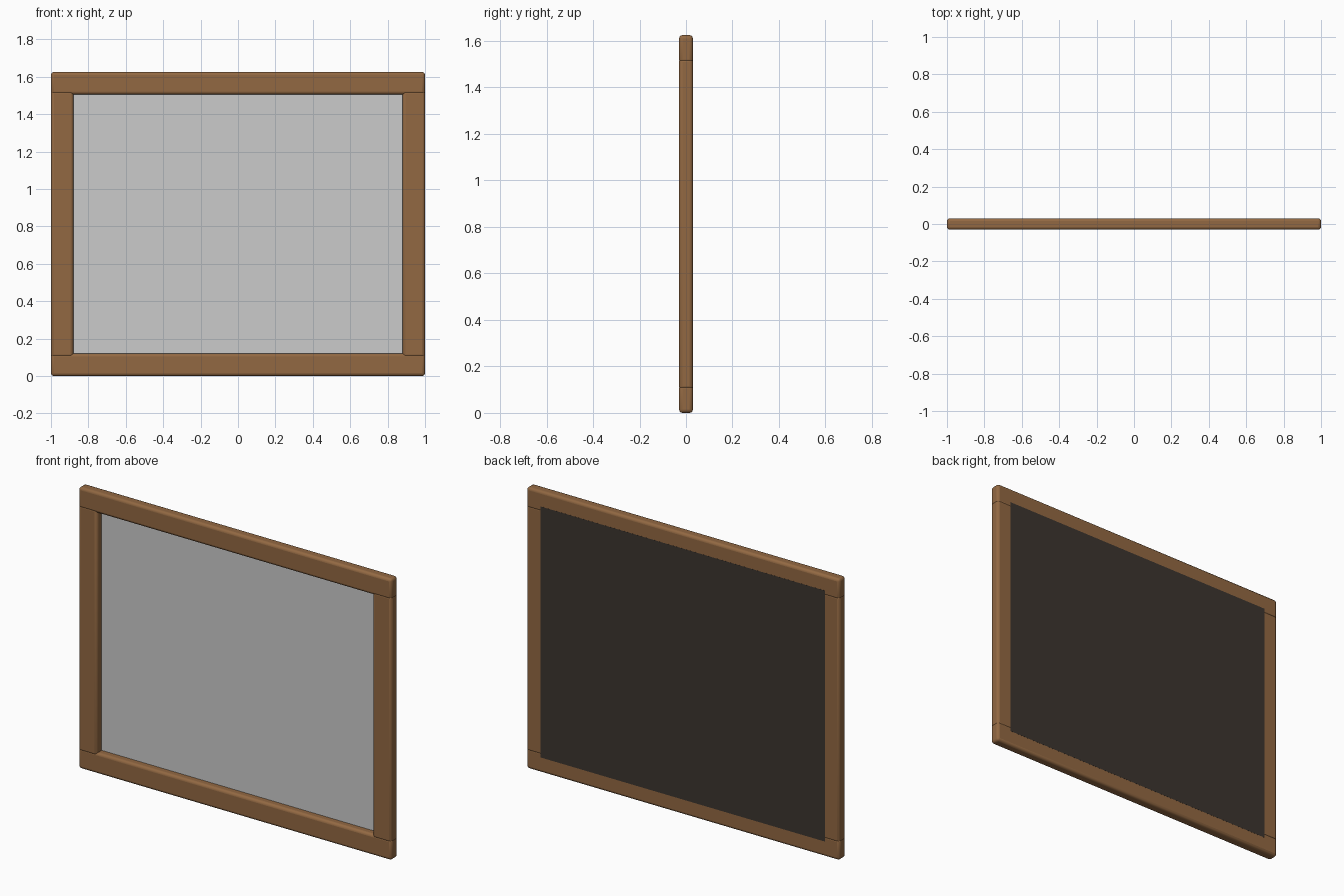
import bpy

if "Cube" in bpy.data.objects:
    bpy.data.objects.remove(bpy.data.objects["Cube"])

W, H, T = 2.0, 1.625, 0.06      # overall width, height, thickness
BAR = 0.12                      # face width of the frame bars


def material(name, rgb):
    m = bpy.data.materials.new(name)
    m.diffuse_color = (*rgb, 1)
    m.use_nodes = True
    m.node_tree.nodes["Principled BSDF"].inputs["Base Color"].default_value = m.diffuse_color
    return m


wood = material("wood", (0.29, 0.14, 0.055))
dark = material("dark_backing", (0.045, 0.035, 0.028))


def box(name, size, loc, mat=None, bevel=0.0):
    bpy.ops.mesh.primitive_cube_add(size=1, location=loc)
    ob = bpy.context.object
    ob.name = name
    ob.scale = size
    bpy.ops.object.transform_apply(location=False, rotation=False, scale=True)
    if mat:
        ob.data.materials.append(mat)
    if bevel:
        b = ob.modifiers.new("rounded_edges", 'BEVEL')
        b.width = bevel
        b.segments = 3
        bpy.ops.object.shade_smooth_by_angle()
    return ob


# Top and bottom rails run the full width
for name, z in (("bottom_rail", BAR / 2), ("top_rail", H - BAR / 2)):
    box(name, (W, T, BAR), (0, 0, z), wood, 0.015)

# Side stiles tuck slightly into the rails
for name, s in (("left_stile", -1), ("right_stile", 1)):
    box(name, (BAR, T, H - 2 * BAR + 0.04),
        (s * (W - BAR) / 2, 0, H / 2), wood, 0.015)

# Recessed grey front panel
box("front_panel", (1.80, 0.012, 1.42), (0, 0.018, H / 2))

# Dark backing board, just proud of the back of the frame
box("backing_board", (1.82, 0.01, 1.45), (0, 0.0255, H / 2), dark)
